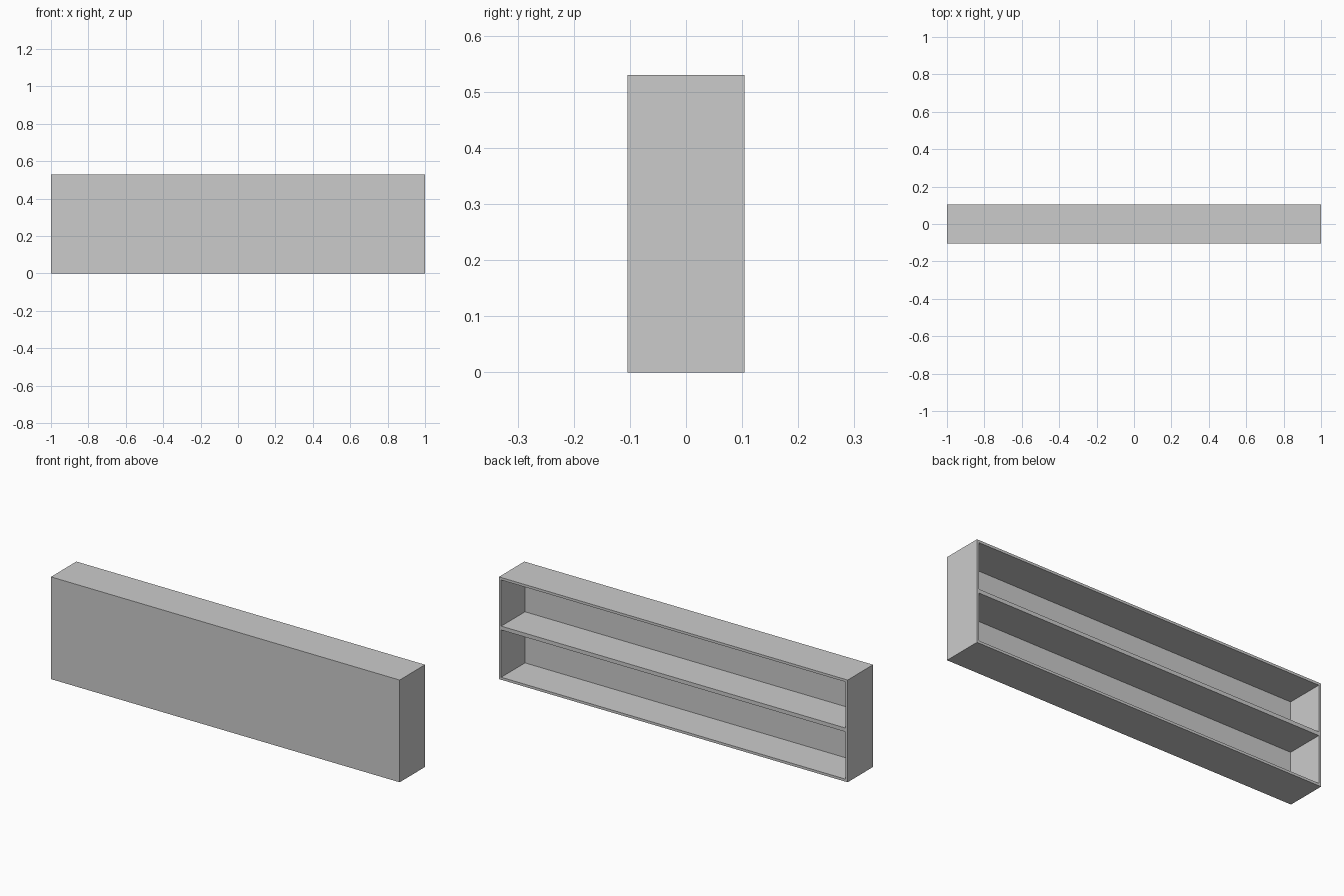
import bpy

if "Cube" in bpy.data.objects:
    bpy.data.objects.remove(bpy.data.objects["Cube"])

W, D, H = 2.0, 0.208, 0.53   # overall size
T = 0.013                    # outer board thickness
SHELF_T = 0.02


def board(name, x0, x1, y0, y1, z0, z1):
    bpy.ops.mesh.primitive_cube_add(
        size=1, location=((x0 + x1) / 2, (y0 + y1) / 2, (z0 + z1) / 2))
    ob = bpy.context.object
    ob.name = name
    ob.scale = (x1 - x0, y1 - y0, z1 - z0)
    bpy.ops.object.transform_apply(location=False, rotation=False, scale=True)
    return ob


x, y = W / 2, D / 2
inner = x - T

# closed front panel, open at the back
board("front_panel", -inner, inner, -y, -y + T, T, H - T)

# end panels
board("left_end_panel", -x, -inner, -y, y, 0, H)
board("right_end_panel", inner, x, -y, y, 0, H)

# floor, top and middle shelf
board("bottom_panel", -inner, inner, -y, y, 0, T)
board("top_panel", -inner, inner, -y, y, H - T, H)
mid = H / 2 + 0.003
board("middle_shelf", -inner, inner, -y + T, y, mid - SHELF_T / 2, mid + SHELF_T / 2)
